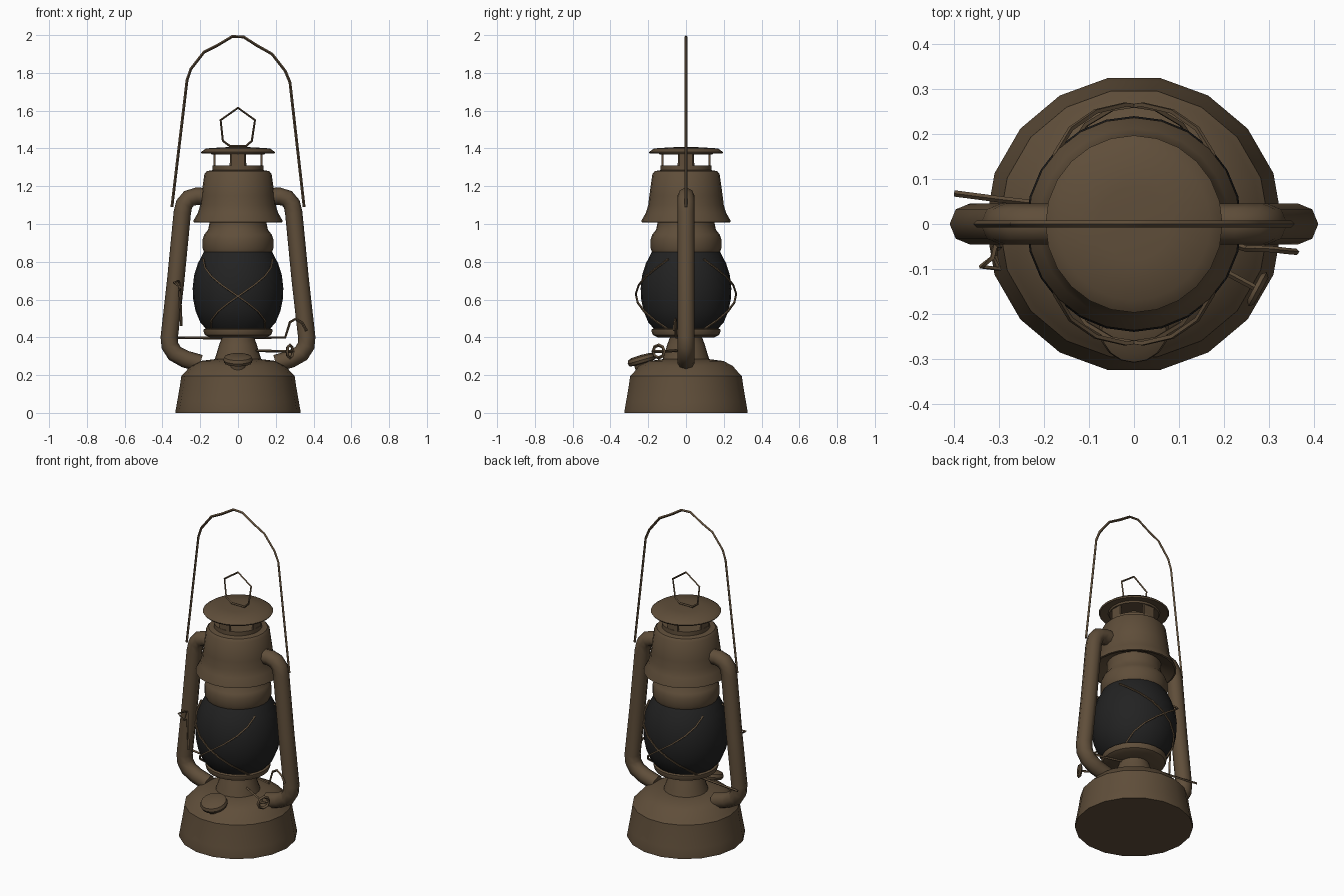
import bpy, bmesh, math
from mathutils import Vector

if "Cube" in bpy.data.objects:
    bpy.data.objects.remove(bpy.data.objects["Cube"], do_unlink=True)


def material(name, rgb):
    m = bpy.data.materials.new(name)
    m.use_nodes = True
    m.diffuse_color = (*rgb, 1)
    m.node_tree.nodes["Principled BSDF"].inputs["Base Color"].default_value = (*rgb, 1)
    return m


BROWN = material("aged brown metal", (0.115, 0.076, 0.042))
GLASS = material("dark glass", (0.016, 0.016, 0.016))


def finish(obj, mat, angle=35):
    obj.data.materials.append(mat)
    bpy.ops.object.select_all(action="DESELECT")
    obj.select_set(True)
    bpy.context.view_layer.objects.active = obj
    bpy.ops.object.shade_smooth_by_angle(angle=math.radians(angle))
    return obj


def lathe(name, profile, mat=BROWN, sides=24):
    """Revolve (radius, height) points about z."""
    bm = bmesh.new()
    rings = []
    for r, z in profile:
        if r == 0:
            rings.append([bm.verts.new((0, 0, z))] * sides)
        else:
            rings.append([bm.verts.new((r * math.cos(math.tau * i / sides),
                                        r * math.sin(math.tau * i / sides), z))
                          for i in range(sides)])
    for a, b in zip(rings, rings[1:]):
        for i in range(sides):
            j = (i + 1) % sides
            quad = list(dict.fromkeys((a[i], a[j], b[j], b[i])))
            bm.faces.new(quad)
    bmesh.ops.recalc_face_normals(bm, faces=bm.faces)
    mesh = bpy.data.meshes.new(name)
    bm.to_mesh(mesh)
    bm.free()
    obj = bpy.data.objects.new(name, mesh)
    bpy.context.collection.objects.link(obj)
    return finish(obj, mat)


def tube(name, points, radius, closed=False, detail=0):
    """Sweep a round section along a path."""
    curve = bpy.data.curves.new(name, "CURVE")
    curve.dimensions = "3D"
    curve.bevel_depth = radius
    curve.bevel_resolution = detail
    curve.use_fill_caps = True
    spline = curve.splines.new("POLY")
    spline.points.add(len(points) - 1)
    for p, co in zip(spline.points, points):
        p.co = (*co, 1)
    spline.use_cyclic_u = closed
    obj = bpy.data.objects.new(name, curve)
    bpy.context.collection.objects.link(obj)
    bpy.ops.object.select_all(action="DESELECT")
    obj.select_set(True)
    bpy.context.view_layer.objects.active = obj
    bpy.ops.object.convert(target="MESH")
    return finish(bpy.context.object, BROWN, 50)


# Fuel tank, burner and plate under the globe
lathe("fuel_tank", [(0, 0), (.33, 0), (.33, .015), (.322, .06), (.308, .14), (.3, .195),
                    (.285, .21), (.25, .25), (.2, .275), (.12, .285), (0, .285)], sides=18)
lathe("burner_cone", [(.125, .28), (.115, .31), (.1, .36), (.085, .4), (.085, .42)])
lathe("globe_plate", [(0, .4), (.15, .4), (.175, .412), (.182, .43), (.182, .442),
                      (.165, .45), (0, .45)])

# Globe
GLOBE = [(.165, .44), (.2, .48), (.225, .54), (.237, .6), (.24, .66), (.232, .73),
         (.213, .79), (.185, .845), (.175, .86)]
lathe("globe", GLOBE, GLASS)

# Chimney collar, hood and vented top
lathe("chimney_collar", [(0, .852), (.18, .852), (.187, .87), (.187, .92), (.178, .945),
                         (.158, .97), (.152, 1.0), (.152, 1.06)])
lathe("hood", [(.14, 1.05), (.2, 1.02), (.228, 1.008), (.237, 1.01), (.236, 1.018),
               (.212, 1.06), (.2, 1.1), (.194, 1.15), (.178, 1.265), (.165, 1.28),
               (.135, 1.285), (.135, 1.31), (.125, 1.31), (0, 1.31)])
lathe("vent_core", [(.045, 1.3), (.04, 1.385)], sides=12)
lathe("cap", [(0, 1.37), (.14, 1.368), (.145, 1.378), (.192, 1.372), (.197, 1.38),
              (.17, 1.4), (.08, 1.406), (0, 1.408)])
for i, side in enumerate(("left", "back", "right", "front")):
    a = i * math.pi / 2
    bpy.ops.mesh.primitive_cube_add(size=1, rotation=(0, 0, a),
                                    location=(.125 * math.cos(a), .125 * math.sin(a), 1.338))
    post = bpy.context.object
    post.name = "vent_post_" + side
    post.scale = (.012, .07, .075)
    finish(post, BROWN)

# Side air tubes
for side, s in (("left", 1), ("right", -1)):
    path = [(.15, 1.145), (.22, 1.147), (.26, 1.135), (.285, 1.105), (.295, 1.06),
            (.33, .7), (.364, .4), (.36, .355), (.335, .315), (.28, .285), (.2, .262)]
    tube(side + "_air_tube", [(s * x, 0, z) for x, z in path], .046, detail=2)

# Carrying handle
tube("carrying_handle", [(x, 0, z) for x, z in
     [(-.35, 1.09), (-.27, 1.76), (-.25, 1.82), (-.18, 1.91), (-.11, 1.945), (-.03, 1.993),
      (.03, 1.99), (.1, 1.945), (.18, 1.9), (.25, 1.81), (.275, 1.75), (.35, 1.09)]], .0075)

# Lifting ring on the cap
tube("cap_ring", [(x, 0, z) for x, z in
     [(0, 1.615), (.09, 1.55), (.073, 1.44), (.043, 1.413), (-.043, 1.413),
      (-.08, 1.44), (-.092, 1.55)]], .006, closed=True)


# Crossed guard wires, following the globe at a small distance
def globe_radius(z):
    for (r0, z0), (r1, z1) in zip(GLOBE, GLOBE[1:]):
        if z <= z1:
            return r0 + (r1 - r0) * (z - z0) / (z1 - z0)
    return GLOBE[-1][0]


for face, middle in (("front", -math.pi / 2), ("back", math.pi / 2)):
    for name, s in (("rising", 1), ("falling", -1)):
        wire = []
        for i in range(9):
            t = i / 8
            z = .445 + .37 * t
            a = middle + s * math.radians(-55 + 118 * t)
            r = globe_radius(z) + .006 + .022 * math.sin(math.pi * t)
            wire.append((r * math.cos(a), r * math.sin(a), z))
        tube(f"{face}_guard_{name}", wire, .006)

# Filler cap, tilted outward on the tank
filler = lathe("filler_cap", [(0, -.07), (.045, -.07), (.048, -.025), (.072, -.02), (.078, -.005),
                              (.072, .012), (.05, .02), (0, .022)], sides=16)
filler.location = (0, -.235, .285)
filler.rotation_euler = (math.radians(16), 0, 0)

# Wick adjuster
start, end = Vector((.06, -.03, .33)), Vector((.275, -.145, .325))
tube("wick_rod", [start, end], .007)
across = (end - start).cross(Vector((0, 0, 1))).normalized()
tube("wick_wheel", [end + across * (.034 * math.cos(k * math.tau / 8))
                    + Vector((0, 0, .034 * math.sin(k * math.tau / 8))) for k in range(8)],
     .009, closed=True)
tube("wick_wheel_spoke", [end - across * .034, end + across * .034], .007)

# Globe lifting lever and side latch
tube("lift_lever", [(-.4, .068, .4), (-.3, .055, .398), (0, .02, .395), (.25, -.055, .4),
                    (.275, -.055, .48), (.305, -.056, .498), (.34, -.06, .475),
                    (.362, -.062, .435)], .007)
tube("side_latch", [(-.3, -.052, .46), (-.31, -.052, .69)], .007)
tube("latch_loop", [(-.31, -.05, .69), (-.315, -.075, .7), (-.34, -.095, .69),
                    (-.3, -.1, .66), (-.31, -.07, .65)], .006, closed=True)
